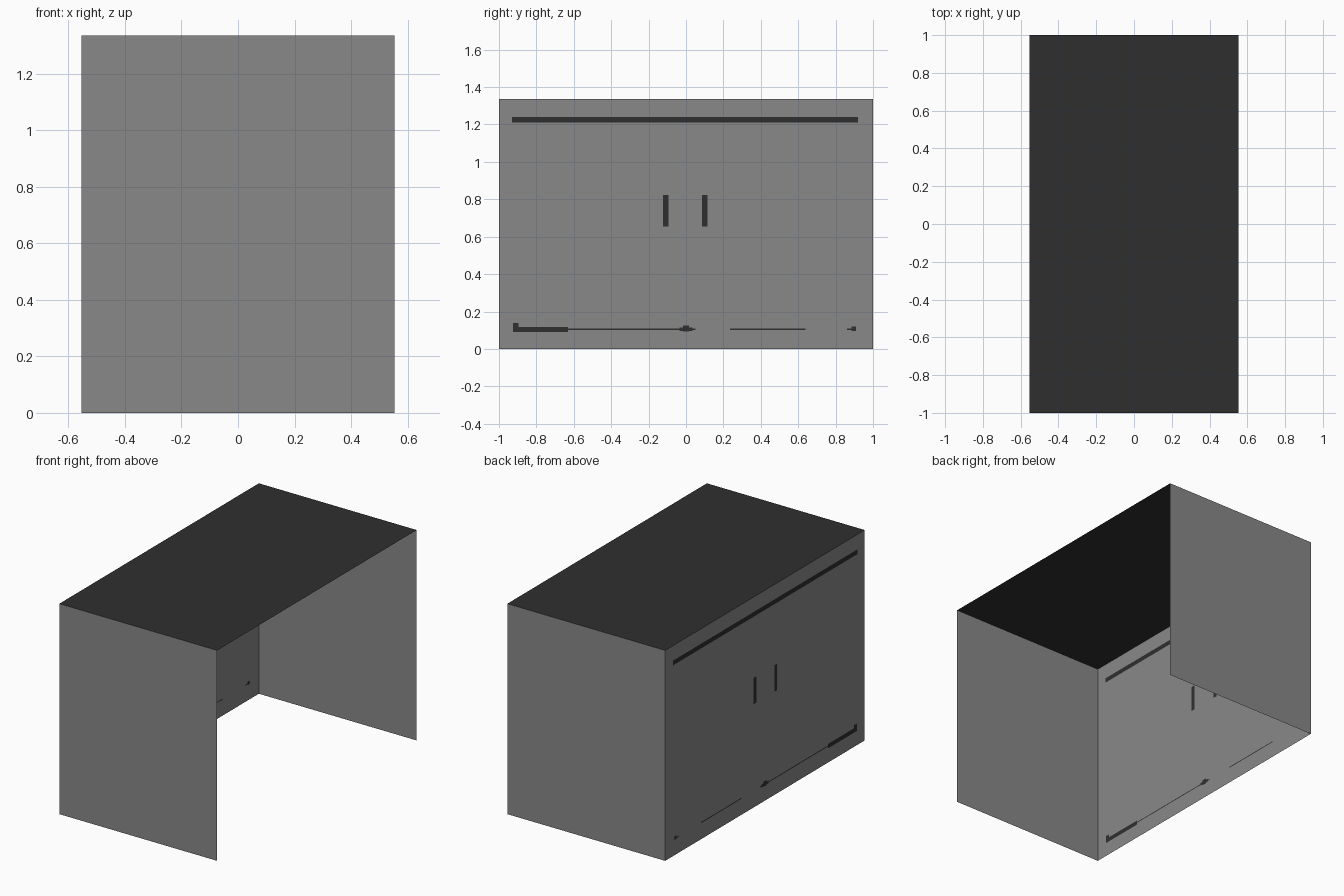
import bpy, bmesh

if "Cube" in bpy.data.objects:
    bpy.data.objects.remove(bpy.data.objects["Cube"])

W, D, H = 0.554, 1.0, 1.335   # half width, half depth, height


def material(name, value):
    m = bpy.data.materials.new(name)
    m.diffuse_color = (value, value, value, 1)
    m.use_nodes = True
    m.node_tree.nodes["Principled BSDF"].inputs["Base Color"].default_value = m.diffuse_color
    return m


grey = material("mid grey", 0.25)
dark = material("charcoal", 0.028)


def panel(name, corners, mats):
    me = bpy.data.meshes.new(name)
    me.from_pydata(corners, [], [(0, 1, 2, 3)])
    for m in mats:
        me.materials.append(m)
    ob = bpy.data.objects.new(name, me)
    bpy.context.collection.objects.link(ob)
    return ob


# Thin shell: top and two end walls, with +x side and underside open
panel("top_panel", [(-W, -D, H), (W, -D, H), (W, D, H), (-W, D, H)], [dark])
panel("front_wall", [(-W, -D, 0), (W, -D, 0), (W, -D, H), (-W, -D, H)], [grey])
panel("back_wall", [(W, D, 0), (-W, D, 0), (-W, D, H), (W, D, H)], [grey])

# Side wall with dark painted grooves and handles
side = panel("side_wall", [(-W, D, 0), (-W, -D, 0), (-W, -D, H), (-W, D, H)], [grey, dark])

# Painted marks as y0, y1, z0, z1
marks = [
    (-0.93, 0.92, 1.21, 1.24),       # upper groove
    (-0.122, -0.094, 0.655, 0.822),  # handles
    (0.086, 0.114, 0.655, 0.822),
    (-0.925, -0.63, 0.09, 0.118),    # lower groove, worn away in places
    (-0.925, -0.895, 0.09, 0.138),
    (-0.63, 0.05, 0.102, 0.108),
    (-0.035, 0.035, 0.097, 0.115),
    (-0.015, 0.015, 0.092, 0.126),
    (0.235, 0.64, 0.102, 0.108),
    (0.86, 0.91, 0.102, 0.108),
    (0.885, 0.908, 0.097, 0.12),
]

bm = bmesh.new()
bm.from_mesh(side.data)
for axis, cols in ((1, (0, 1)), (2, (2, 3))):
    for v in sorted({m[c] for m in marks for c in cols}):
        co, no = [0, 0, 0], [0, 0, 0]
        co[axis], no[axis] = v, 1
        bmesh.ops.bisect_plane(bm, geom=bm.verts[:] + bm.edges[:] + bm.faces[:],
                               dist=1e-6, plane_co=co, plane_no=no)
for f in bm.faces:
    c = f.calc_center_median()
    f.material_index = int(any(a < c.y < b and s < c.z < t for a, b, s, t in marks))
bm.to_mesh(side.data)
bm.free()
